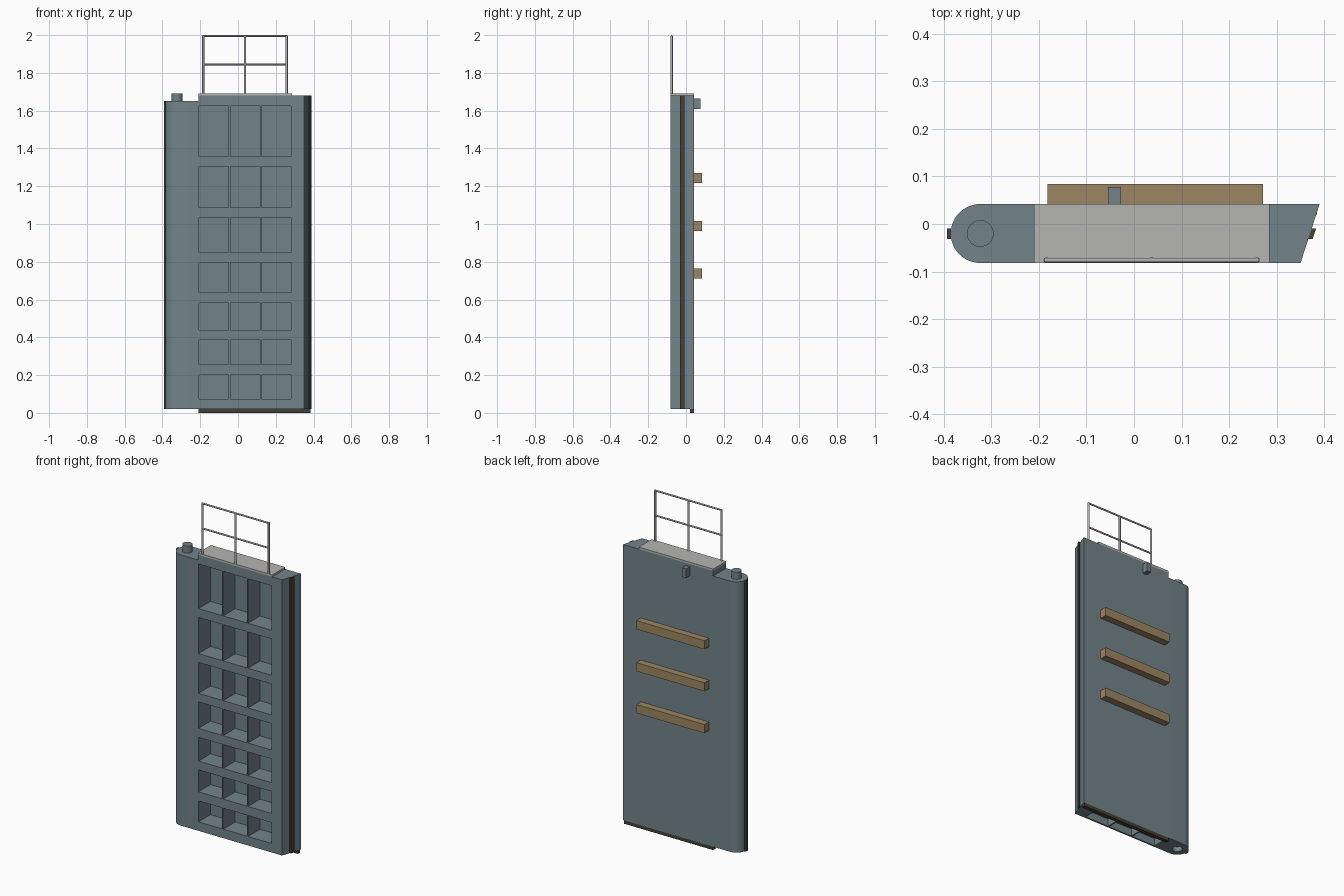
import bpy, bmesh, math
from mathutils import Vector

cube = bpy.data.objects.get("Cube")
if cube:
    bpy.data.objects.remove(cube, do_unlink=True)


def material(name, rgb):
    m = bpy.data.materials.new(name)
    m.use_nodes = True
    m.diffuse_color = (*rgb, 1)
    bsdf = next(n for n in m.node_tree.nodes if n.type == 'BSDF_PRINCIPLED')
    bsdf.inputs["Base Color"].default_value = (*rgb, 1)
    return m


SLATE = material("slate painted steel", (0.17, 0.23, 0.255))
DECK = material("pale grey deck", (0.46, 0.46, 0.45))
RAIL = material("railing steel", (0.44, 0.44, 0.44))
TIMBER = material("timber", (0.34, 0.24, 0.125))
RUBBER = material("dark rubber", (0.06, 0.05, 0.042))


def finish(name, bm, mat, smooth=False):
    bmesh.ops.recalc_face_normals(bm, faces=bm.faces)
    mesh = bpy.data.meshes.new(name)
    bm.to_mesh(mesh)
    bm.free()
    if mat:
        mesh.materials.append(mat)
    ob = bpy.data.objects.new(name, mesh)
    bpy.context.collection.objects.link(ob)
    if smooth:
        select(ob)
        bpy.ops.object.shade_smooth_by_angle(angle=math.radians(35))
    return ob


def select(ob):
    bpy.ops.object.select_all(action='DESELECT')
    ob.select_set(True)
    bpy.context.view_layer.objects.active = ob


def prism(name, profile, z0, z1, mat, smooth=False):
    """Extrude a plan outline from z0 up to z1."""
    bm = bmesh.new()
    face = bm.faces.new([bm.verts.new((x, y, z0)) for x, y in profile])
    top = bmesh.ops.extrude_face_region(bm, geom=[face])["geom"]
    verts = [v for v in top if isinstance(v, bmesh.types.BMVert)]
    bmesh.ops.translate(bm, verts=verts, vec=(0, 0, z1 - z0))
    return finish(name, bm, mat, smooth)


def add_box(bm, x, y, z):
    """Add a box given (low, high) pairs per axis."""
    for v in bmesh.ops.create_cube(bm, size=1)["verts"]:
        v.co = Vector([lo + (hi - lo) * (c + 0.5) for c, (lo, hi) in zip(v.co, (x, y, z))])


def box(name, x, y, z, mat):
    bm = bmesh.new()
    add_box(bm, x, y, z)
    return finish(name, bm, mat)


def rod(name, a, b, r, mat, sides=12):
    a, b = Vector(a), Vector(b)
    bm = bmesh.new()
    bmesh.ops.create_cone(bm, cap_ends=True, segments=sides, radius1=r, radius2=r,
                          depth=(b - a).length)
    bm.transform((b - a).to_track_quat('Z', 'Y').to_matrix().to_4x4())
    bmesh.ops.translate(bm, verts=bm.verts, vec=(a + b) / 2)
    return finish(name, bm, mat, True)


def cut(ob, cutter):
    mod = ob.modifiers.new("cut", 'BOOLEAN')
    mod.operation = 'DIFFERENCE'
    mod.solver = 'EXACT'
    mod.object = cutter
    select(ob)
    bpy.ops.object.modifier_apply(modifier=mod.name)
    bpy.data.objects.remove(cutter, do_unlink=True)


FRONT, BACK = -0.082, 0.042
BASE, TOP, HEEL_TOP = 0.02, 1.68, 1.65
X0, X1 = -0.21, 0.285
MID = (FRONT + BACK) / 2
R = (BACK - FRONT) / 2
HEEL_X = -0.323

# Main leaf with slanted meeting end
leaf = prism("gate_leaf", [(X0, FRONT), (0.35, FRONT), (0.39, BACK), (X0, BACK)],
             BASE, TOP, SLATE)

# Open cells between the girders and ribs, plus pockets in the underside
rows = [(0.074, 0.20), (0.255, 0.387), (0.44, 0.583), (0.637, 0.796),
        (0.848, 1.034), (1.087, 1.305), (1.358, 1.626)]
bm = bmesh.new()
width, rib = (X1 - X0) / 3, 0.004
for i in range(3):
    xs = (X0 + i * width + rib, X0 + (i + 1) * width - rib)
    for z in rows:
        add_box(bm, xs, (FRONT - 0.05, 0.032), z)
    add_box(bm, xs, (FRONT + 0.01, 0.018), (-0.05, 0.064))
cut(leaf, finish("cell_cutter", bm, None))

# Rounded heel post with a socket below and a pivot pin above
arc = [(HEEL_X + R * math.cos(t), MID + R * math.sin(t))
       for t in (math.pi * (0.5 + k / 24) for k in range(25))]
heel = prism("heel_post", [(X0, BACK)] + arc + [(X0, FRONT)], BASE, HEEL_TOP, SLATE)
cut(heel, rod("socket_cutter", (HEEL_X, MID, -0.02), (HEEL_X, MID, 0.05), 0.028, None, 24))
select(heel)
bpy.ops.object.shade_smooth_by_angle(angle=math.radians(35))
rod("pivot_pin", (HEEL_X, MID, HEEL_TOP), (HEEL_X, MID, 1.692), 0.028, SLATE, 32)

# Rubber seals on both ends and along the bottom sill
box("heel_seal", (-0.393, -0.38), (-0.031, -0.009), (BASE, HEEL_TOP), RUBBER)


def end_x(y):
    return 0.35 + 0.04 * (y - FRONT) / (BACK - FRONT)


prism("end_seal", [(end_x(y) + dx, y) for y, dx in
                   ((-0.031, -0.002), (-0.031, 0.009), (-0.009, 0.009), (-0.009, -0.002))],
      BASE, TOP, RUBBER)
box("sill_seal", (X0, 0.385), (0.02, BACK), (0, BASE), RUBBER)

# Walkway deck and its railing
box("walkway_deck", (X0, X1), (FRONT, BACK), (TOP, 1.692), DECK)
RAIL_Y, rail_x = -0.076, (-0.184, 0.037, 0.258)
for i, x in enumerate(rail_x):
    rod(f"railing_post_{i + 1}", (x, RAIL_Y, 1.69), (x, RAIL_Y, 1.995), 0.006, RAIL)
for name, z in (("middle", 1.845), ("top", 1.995)):
    rod(f"{name}_rail", (rail_x[0] - 0.004, RAIL_Y, z), (rail_x[-1] + 0.004, RAIL_Y, z), 0.005, RAIL)

# Timber fenders and lifting bracket on the back
for i, z in enumerate((0.738, 0.99, 1.243)):
    box(f"timber_fender_{i + 1}", (-0.182, 0.271), (BACK, 0.084), (z - 0.026, z + 0.026), TIMBER)
box("back_bracket", (-0.055, -0.027), (BACK, 0.078), (1.61, 1.665), SLATE)
